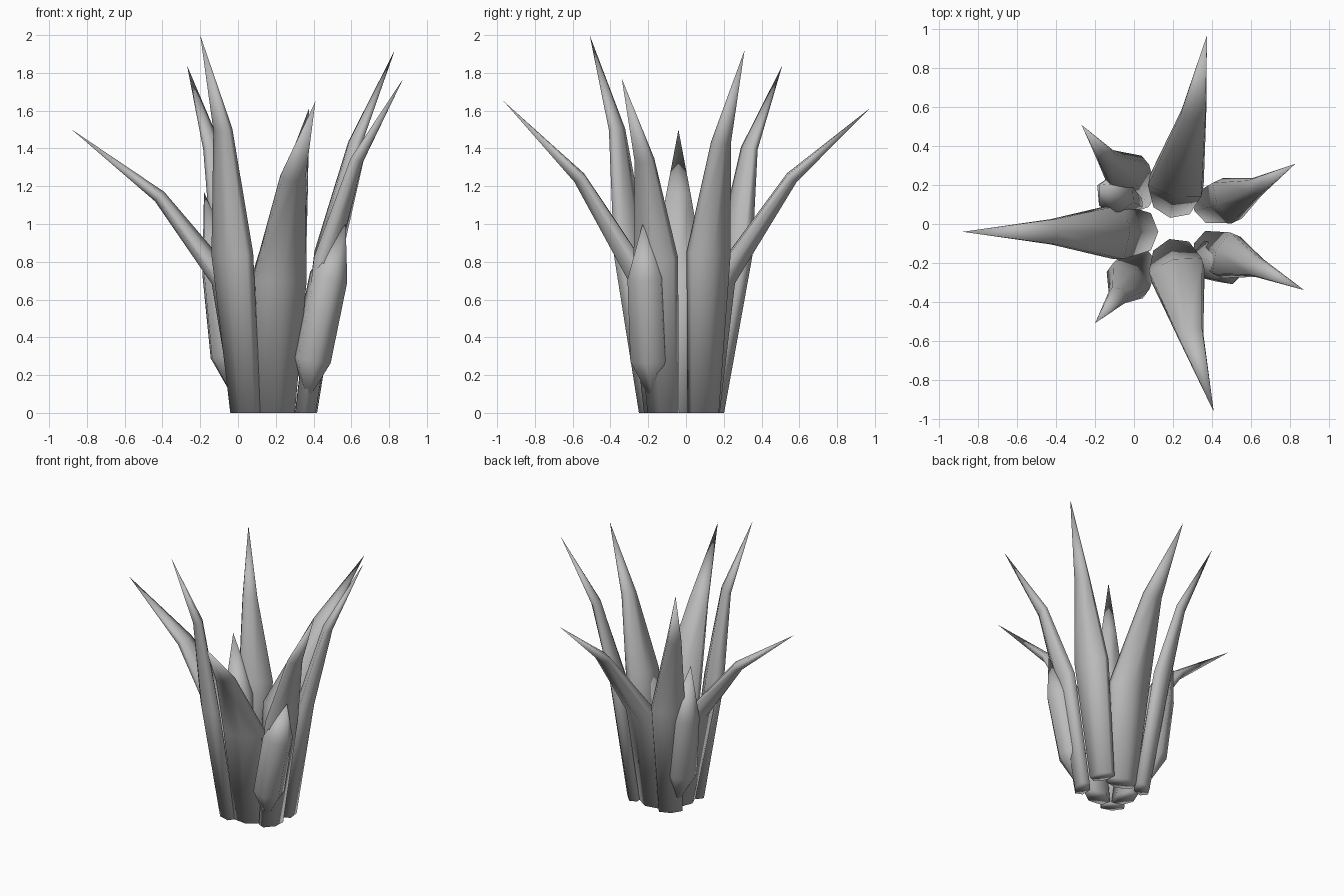
import bpy
import bmesh
import math
from mathutils import Vector

default_cube = bpy.data.objects.get("Cube")
if default_cube:
    bpy.data.objects.remove(default_cube, do_unlink=True)

leaf_grey = bpy.data.materials.new("leaf_grey")
leaf_grey.use_nodes = True
colour = (0.5, 0.5, 0.5, 1)
leaf_grey.diffuse_color = colour
leaf_grey.node_tree.nodes["Principled BSDF"].inputs["Base Color"].default_value = colour

SIDES = 6


def loft(name, path, widths, depths):
    """Six-sided tapering stalk along a path, capped at the foot and pointed at the end."""
    points = [Vector(p) for p in path]
    outward = points[-1] - points[0]
    outward.z = 0
    outward.normalize()
    across = Vector((-outward.y, outward.x, 0))

    bm = bmesh.new()
    rings = []
    for i, centre in enumerate(points[:-1]):
        if i == 0:
            tangent = Vector((0, 0, 1))
        else:
            before = (centre - points[i - 1]).normalized()
            after = (points[i + 1] - centre).normalized()
            tangent = (before + after).normalized()
        # the ridge of the section points along the depth direction
        ridge = across.cross(tangent).normalized()
        half_width = widths[i] / 2 / math.cos(math.pi / SIDES)
        half_depth = depths[i] / 2
        ring = []
        for k in range(SIDES):
            angle = math.tau * k / SIDES
            offset = across * math.sin(angle) * half_width + ridge * math.cos(angle) * half_depth
            ring.append(bm.verts.new(centre + offset))
        rings.append(ring)

    tip = bm.verts.new(points[-1])
    bm.faces.new(rings[0])
    for k in range(SIDES):
        n = (k + 1) % SIDES
        for low, high in zip(rings, rings[1:]):
            bm.faces.new((low[k], low[n], high[n], high[k]))
        bm.faces.new((rings[-1][k], rings[-1][n], tip))
    bmesh.ops.recalc_face_normals(bm, faces=bm.faces)
    for face in bm.faces:
        face.smooth = True

    mesh = bpy.data.meshes.new(name)
    bm.to_mesh(mesh)
    bm.free()
    mesh.materials.append(leaf_grey)
    bpy.context.collection.objects.link(bpy.data.objects.new(name, mesh))


# Broad arching leaves: foot, widest point, bend, tip
broad_leaves = {
    "right_leaf": [(.05, -.04, 0), (-.08, -.04, .71), (-.415, -.04, 1.145), (-.88, -.04, 1.5)],
    "back_leaf": [(.2, .105, 0), (.215, .2, .71), (.305, .56, 1.245), (.375, .97, 1.61)],
    "front_leaf": [(.2, -.15, 0), (.22, -.24, .71), (.29, -.565, 1.245), (.41, -.965, 1.65)],
}
for name, path in broad_leaves.items():
    loft(name, path, (.19, .28, .13), (.15, .13, .07))

# Narrow upright leaves: foot, widest point, bend, tip
narrow_leaves = {
    "front_right_leaf": [(.04, -.18, 0), (-.03, -.29, .84), (-.08, -.365, 1.5), (-.2, -.51, 2)],
    "back_right_leaf": [(.04, .13, 0), (-.03, .255, .83), (-.135, .335, 1.4), (-.27, .51, 1.84)],
    "back_left_leaf": [(.36, .09, 0), (.48, .12, .85), (.62, .185, 1.43), (.83, .31, 1.92)],
    "front_left_leaf": [(.36, -.12, 0), (.475, -.16, .82), (.63, -.22, 1.34), (.875, -.34, 1.77)],
}
for name, path in narrow_leaves.items():
    loft(name, path, (.16, .23, .1), (.11, .12, .07))

# Plump buds hugging the outside of the clump: foot, belly, shoulder, tip
buds = {
    "left_bud": [(.37, -.18, .1), (.39, -.19, .28), (.48, -.21, .72), (.57, -.23, 1)],
    "right_bud": [(-.03, .13, .12), (-.05, .13, .3), (-.095, .155, .75), (-.18, .2, 1.17)],
}
for name, path in buds.items():
    loft(name, path, (.04, .19, .18), (.04, .21, .21))
